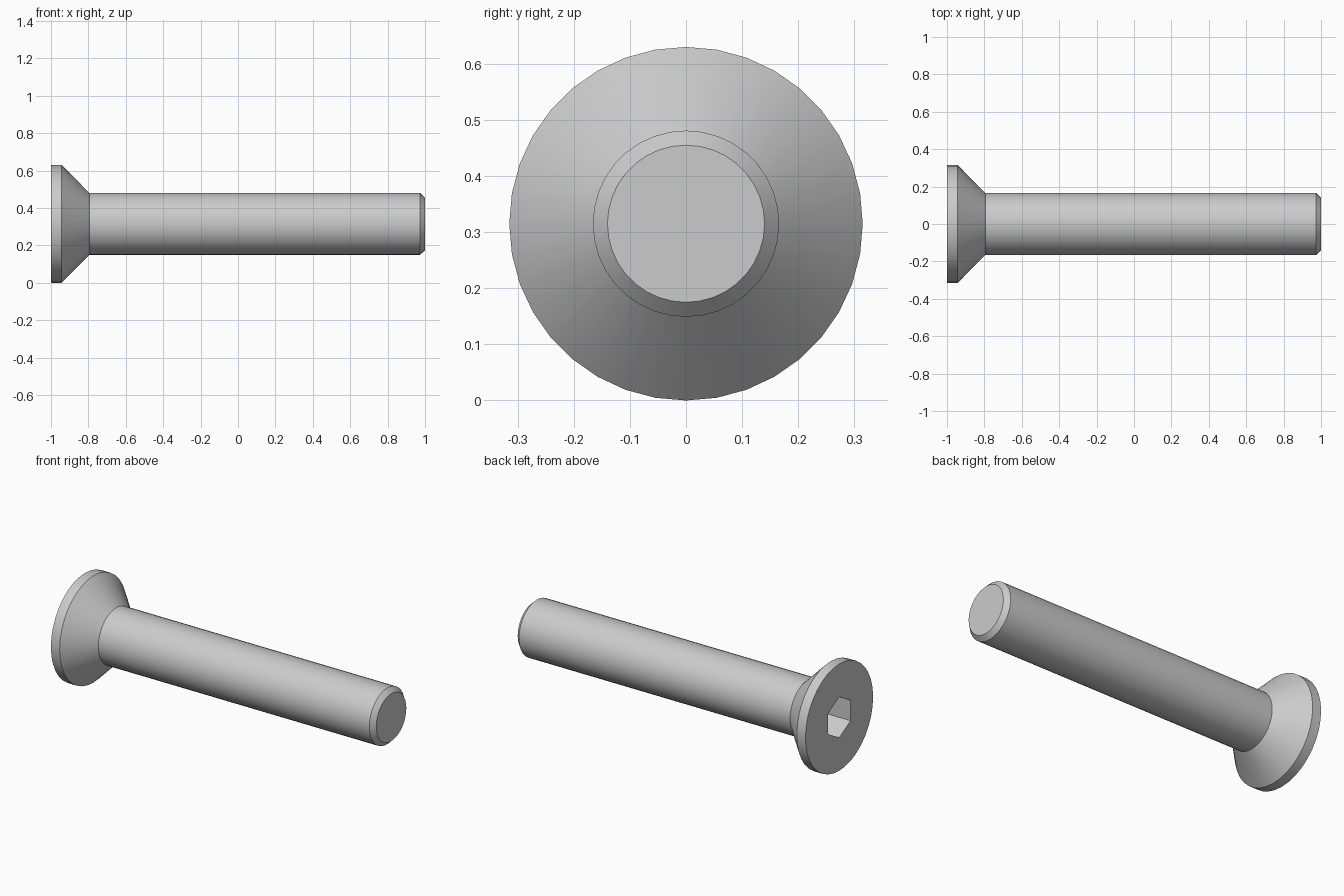
import bpy, bmesh, math
from mathutils import Matrix

if "Cube" in bpy.data.objects:
    bpy.data.objects.remove(bpy.data.objects["Cube"])

AXIS_Z = 0.315
SIDES = 36


def lathe(name, profile, sides):
    """Closed solid of revolution about the x axis from (x, radius) points."""
    bm = bmesh.new()
    rings = []
    for x, r in profile:
        ring = []
        for i in range(sides):
            a = 2 * math.pi * i / sides
            ring.append(bm.verts.new((x, r * math.sin(a), AXIS_Z + r * math.cos(a))))
        rings.append(ring)
    for a, b in zip(rings, rings[1:]):
        for i in range(sides):
            j = (i + 1) % sides
            bm.faces.new((a[i], a[j], b[j], b[i]))
    bm.faces.new(rings[0])
    bm.faces.new(rings[-1])
    bmesh.ops.recalc_face_normals(bm, faces=bm.faces)
    mesh = bpy.data.meshes.new(name)
    bm.to_mesh(mesh)
    bm.free()
    obj = bpy.data.objects.new(name, mesh)
    bpy.context.collection.objects.link(obj)
    return obj


# Countersunk head, shank and chamfered tip
screw = lathe("countersunk_screw", [
    (-1.0, 0.315), (-0.943, 0.315), (-0.795, 0.166),
    (0.973, 0.166), (1.0, 0.14)], SIDES)

# Hexagonal drive socket, corners pointing up and down
cutter = lathe("hex_socket_cutter", [(-1.1, 0.12), (-0.84, 0.12)], 6)
cutter.hide_render = True

socket = screw.modifiers.new("hex_socket", 'BOOLEAN')
socket.operation = 'DIFFERENCE'
socket.solver = 'EXACT'
socket.object = cutter

bpy.ops.object.select_all(action='DESELECT')
screw.select_set(True)
bpy.context.view_layer.objects.active = screw
bpy.ops.object.modifier_apply(modifier=socket.name)
bpy.data.objects.remove(cutter, do_unlink=True)
bpy.ops.object.shade_smooth_by_angle(angle=math.radians(30))
